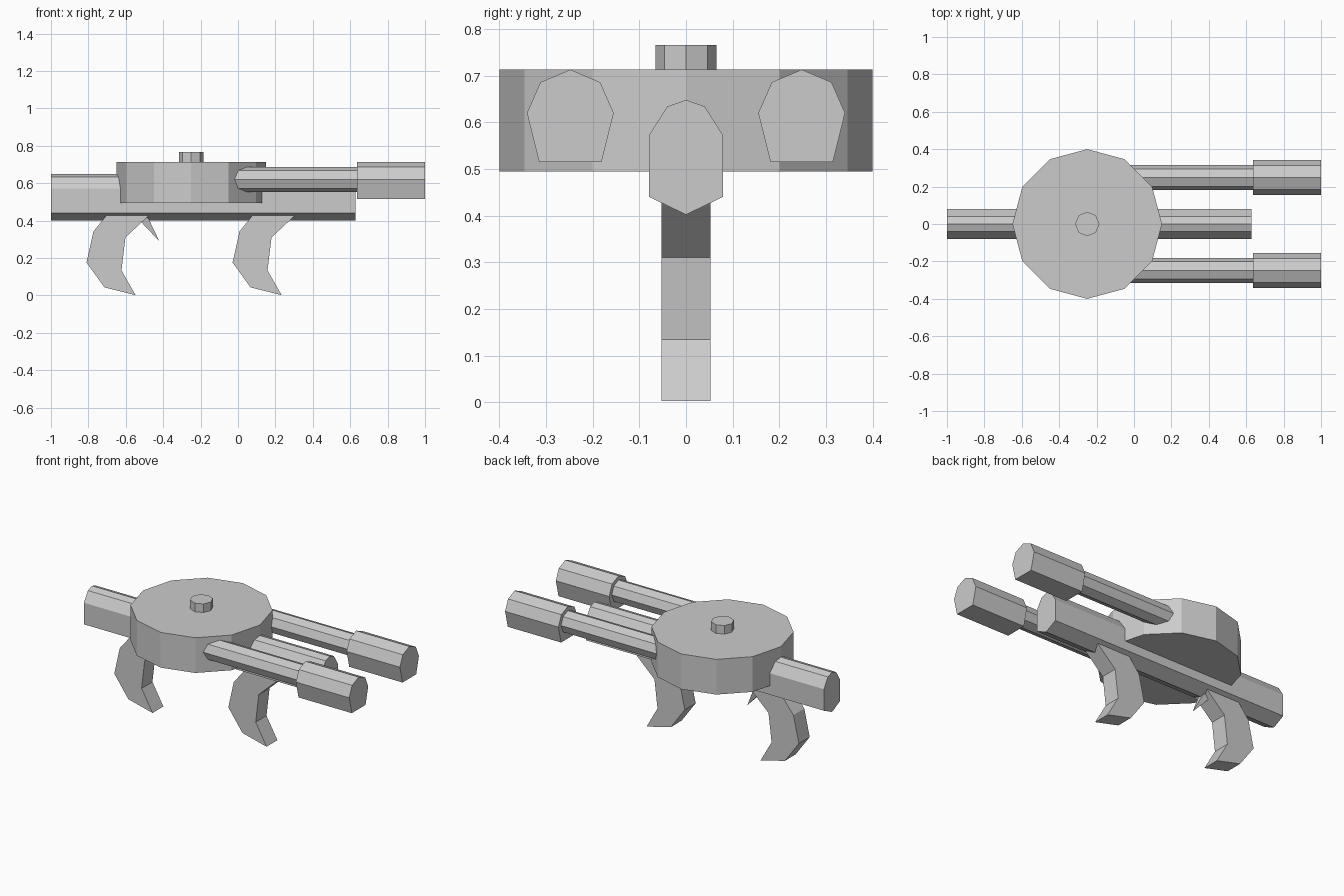
import bpy, bmesh, math
from mathutils import Vector

if "Cube" in bpy.data.objects:
    bpy.data.objects.remove(bpy.data.objects["Cube"])

metal = bpy.data.materials.new("grey metal")
metal.diffuse_color = (0.6, 0.6, 0.6, 1)
metal.use_nodes = True
metal.node_tree.nodes["Principled BSDF"].inputs["Base Color"].default_value = metal.diffuse_color


def finish(name, bm):
    bmesh.ops.recalc_face_normals(bm, faces=bm.faces[:])
    mesh = bpy.data.meshes.new(name)
    bm.to_mesh(mesh)
    bm.free()
    mesh.materials.append(metal)
    obj = bpy.data.objects.new(name, mesh)
    bpy.context.collection.objects.link(obj)
    return obj


def prism(name, outline, offset):
    """Extrude a closed 3D outline along an offset vector."""
    bm = bmesh.new()
    face = bm.faces.new([bm.verts.new(p) for p in outline])
    ext = bmesh.ops.extrude_face_region(bm, geom=[face], use_keep_orig=True)
    verts = [g for g in ext["geom"] if isinstance(g, bmesh.types.BMVert)]
    bmesh.ops.translate(bm, vec=Vector(offset), verts=verts)
    return finish(name, bm)


def ring(n, r):
    return [(r * math.cos(i * math.tau / n), r * math.sin(i * math.tau / n)) for i in range(n)]


def tube(name, profile, x0, x1, cy=0.0, cz=0.0):
    """Prism along x from a (y, z) profile."""
    prism(name, [(x0, cy + y, cz + z) for y, z in profile], (x1 - x0, 0, 0))


# Round housing and its top knob
prism("drum", [(x - 0.25, y, 0.495) for x, y in ring(12, 0.4)], (0, 0, 0.218))
prism("knob", [(x - 0.25, y, 0.70) for x, y in ring(8, 0.065)], (0, 0, 0.066))

# Central body: pointed below, bevelled on top
half = [(0.04, 0.634), (0.079, 0.573), (0.079, 0.44)]
body = [(0, 0.648)] + half + [(0, 0.402)] + [(-y, z) for y, z in reversed(half)]
tube("body", body, -1.0, 0.628)

# Paired side barrels with heavier muzzles
half = [(0.064, 0.066), (0.093, 0.0), (0.067, -0.105)]
muzzle = [(0, 0.093)] + half + [(-y, z) for y, z in reversed(half)]
for side, s in (("right", -1), ("left", 1)):
    tube(side + "_barrel", ring(8, 0.067), -0.1, 0.65, s * 0.248, 0.62)
    tube(side + "_muzzle", muzzle, 0.635, 1.0, s * 0.248, 0.62)

# Two identical curved grips
grip = [(-0.69, 0.455), (-0.71, 0.42), (-0.773, 0.342), (-0.81, 0.176), (-0.714, 0.043),
        (-0.548, 0.002), (-0.623, 0.134), (-0.602, 0.31), (-0.484, 0.42), (-0.45, 0.455)]
for name, dx in (("rear_grip", 0.0), ("front_grip", 0.781)):
    prism(name, [(x + dx, -0.053, z) for x, z in grip], (0, 0.106, 0))

# Spike-shaped trigger
bm = bmesh.new()
tip = bm.verts.new((-0.42, 0, 0.289))
base = [bm.verts.new(p) for p in ((-0.572, -0.03, 0.45), (-0.497, -0.03, 0.45),
                                  (-0.497, 0.03, 0.45), (-0.572, 0.03, 0.45))]
bm.faces.new(base)
for i in range(4):
    bm.faces.new((base[i], base[(i + 1) % 4], tip))
finish("trigger", bm)
